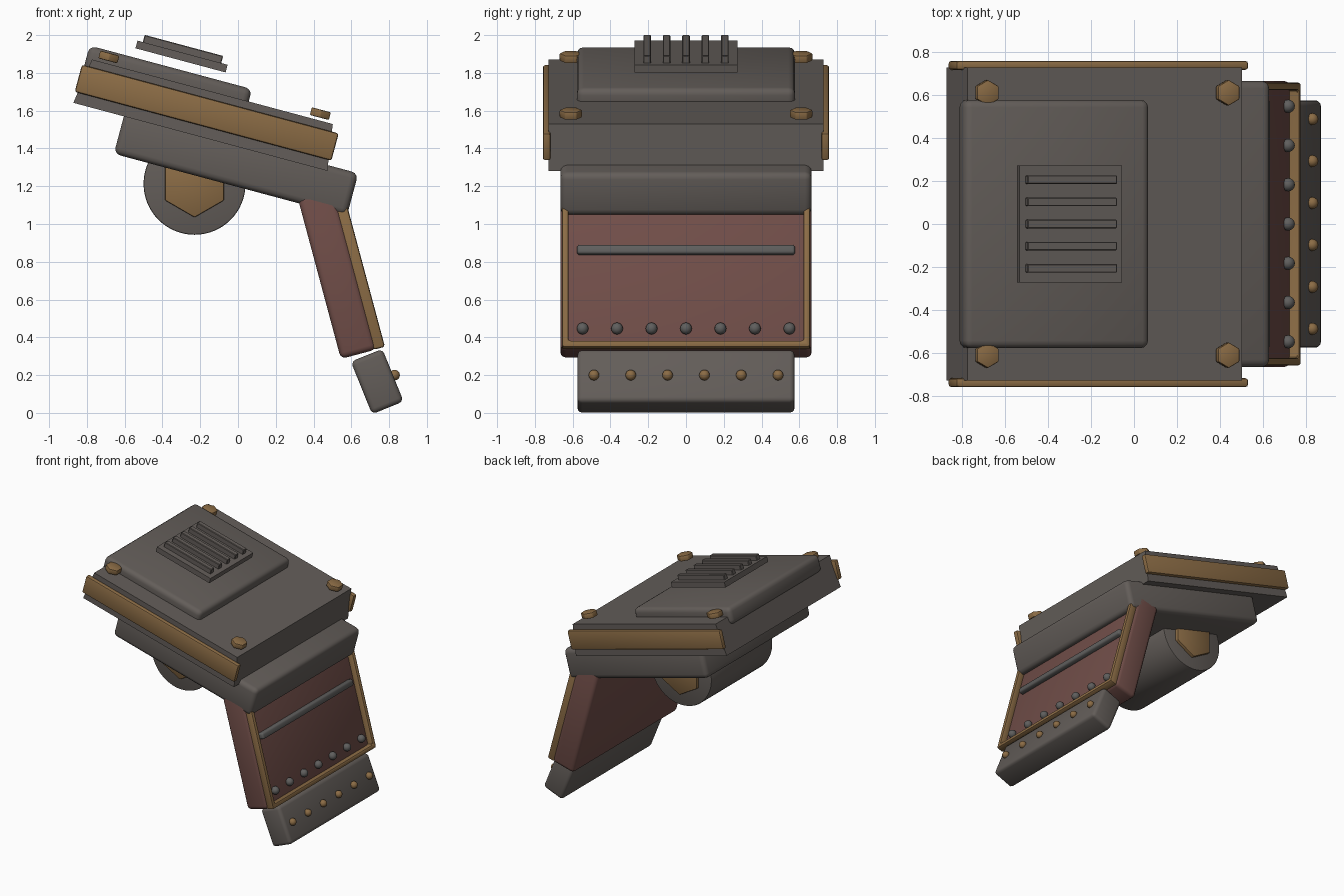
import bpy, bmesh, math
from mathutils import Matrix, Vector

cube = bpy.data.objects.get("Cube")
if cube:
    bpy.data.objects.remove(cube, do_unlink=True)


def material(name, rgb):
    m = bpy.data.materials.new(name)
    m.use_nodes = True
    colour = (*rgb, 1)
    m.diffuse_color = colour
    bsdf = next(n for n in m.node_tree.nodes if n.type == "BSDF_PRINCIPLED")
    bsdf.inputs["Base Color"].default_value = colour
    return m


steel = material("warm_steel", (0.125, 0.11, 0.10))
iron = material("dark_iron", (0.115, 0.113, 0.11))
brass = material("aged_brass", (0.26, 0.15, 0.06))
red = material("oxide_red", (0.165, 0.076, 0.066))

# Tilted frames: the head slopes down to +x, the panel and foot slope the other way
head = Matrix.Rotation(math.radians(15), 4, "Y")
panel = Matrix.Rotation(math.radians(-15), 4, "Y")
foot = Matrix.Translation((0.737, 0, 0.166)) @ Matrix.Rotation(math.radians(-22), 4, "Y")
parts = []


def finish(name, bm, frame, mat, bevel=0.0, segments=3):
    if bevel:
        edges = [e for e in bm.edges if e.calc_face_angle(0) > 0.6]
        bmesh.ops.bevel(bm, geom=edges, offset=bevel, segments=segments,
                        profile=0.5, affect="EDGES", clamp_overlap=True)
    bmesh.ops.recalc_face_normals(bm, faces=bm.faces)
    me = bpy.data.meshes.new(name)
    bm.to_mesh(me)
    bm.free()
    me.materials.append(mat)
    ob = bpy.data.objects.new(name, me)
    ob.matrix_world = frame
    bpy.context.collection.objects.link(ob)
    parts.append(ob)
    return ob


def prism(name, points, extrude, frame, mat, bevel=0.0, segments=3):
    bm = bmesh.new()
    face = bm.faces.new([bm.verts.new(p) for p in points])
    new = bmesh.ops.extrude_face_region(bm, geom=[face])["geom"]
    bmesh.ops.translate(bm, vec=extrude,
                        verts=[g for g in new if isinstance(g, bmesh.types.BMVert)])
    return finish(name, bm, frame, mat, bevel, segments)


def box(name, xs, ys, zs, frame, mat, bevel=0.0, segments=3):
    (a, b), (c, d), z = xs, ys, zs[0]
    return prism(name, [(a, c, z), (b, c, z), (b, d, z), (a, d, z)],
                 (0, 0, zs[1] - z), frame, mat, bevel, segments)


def cylinder(name, centre, radius, depth, sides, frame, mat, turn=None, bevel=0.0):
    bm = bmesh.new()
    m = Matrix.Translation(centre) @ (turn or Matrix())
    bmesh.ops.create_cone(bm, cap_ends=True, segments=sides, radius1=radius,
                          radius2=radius, depth=depth, matrix=m)
    return finish(name, bm, frame, mat, bevel, 2)


def rivet(name, centre, radius, frame, mat):
    bm = bmesh.new()
    bmesh.ops.create_uvsphere(bm, u_segments=16, v_segments=10, radius=radius,
                              matrix=Matrix.Translation(centre))
    return finish(name, bm, frame, mat)


# Head: tapered slab, rounded under-slab and raised cover
Y = 0.727
prism("head_slab", [(-1.267, -Y, 1.36), (0.125, -Y, 1.36), (0.089, -Y, 1.607),
                    (-1.231, -Y, 1.607)], (0, 2 * Y, 0), head, steel)
box("under_slab", (-0.99, 0.287), (-0.665, 0.665), (1.155, 1.39), head, steel, 0.035)
box("raised_cover", (-1.262, -0.372), (-0.577, 0.577), (1.54, 1.675), head, steel, 0.035)

# Vent grille floating above the cover
box("vent_plate", (-1.024, -0.53), (-0.272, 0.272), (1.724, 1.766), head, steel)
for i in range(5):
    y = (i - 2) * 0.103
    box(f"vent_fin_{i + 1}", (-0.995, -0.565), (y - 0.02, y + 0.02),
        (1.76, 1.805), head, steel, 0.004, 1)

# Brass side rails and hex bolts
for side, s in (("left", 1), ("right", -1)):
    box(f"side_rail_{side}", (-1.275, 0.132), sorted((s * 0.717, s * 0.758)),
        (1.418, 1.567), head, brass, 0.012, 2)
    for end, u in (("back", -1.148), ("front", 0.011)):
        cylinder(f"hex_bolt_{side}_{end}", (u, s * 0.61, 1.643), 0.06, 0.042, 6,
                 head, brass, bevel=0.006)

# Hinge drum with hexagonal brass caps
lay = Matrix.Rotation(math.radians(90), 4, "X")
cylinder("hinge_drum", (-0.23, 0, 1.213), 0.27, 0.78, 64, Matrix(), steel, lay, 0.008)
upright = lay @ Matrix.Rotation(math.radians(90), 4, "Z")
hexagon = [(-0.23 + 0.18 * math.sin(k * math.pi / 3), 0,
            1.215 + 0.18 * math.cos(k * math.pi / 3)) for k in range(6)]
for side, s in (("left", 1), ("right", -1)):
    prism(f"drum_cap_{side}", [(x, s * 0.37, z) for x, _, z in hexagon],
          (0, s * 0.045, 0), Matrix(), brass, 0.006, 2)

# Red panel with brass U-frame, bar and rivets
box("red_panel", (0.6, 0.795), (-0.665, 0.665), (0.135, 1.02), panel, red, 0.03)
outline = [(0.657, 0.91), (0.657, 0.137), (-0.657, 0.137), (-0.657, 0.91),
           (-0.622, 0.91), (-0.622, 0.172), (0.622, 0.172), (0.622, 0.91)]
prism("panel_frame", [(0.78, y, q) for y, q in outline], (0.062, 0, 0),
      panel, brass, 0.012, 2)
box("panel_bar", (0.785, 0.832), (-0.577, 0.577), (0.651, 0.701), panel, iron, 0.014)
for i in range(7):
    rivet(f"panel_rivet_{i + 1}", (0.808, (i - 3) * 0.1825, 0.246), 0.031, panel, iron)

# Foot block with brass rivets
box("foot_block", (-0.09, 0.09), (-0.575, 0.575), (-0.15, 0.15), foot, steel, 0.026)
for i in range(6):
    rivet(f"foot_rivet_{i + 1}", (0.098, (i - 2.5) * 0.195, -0.003), 0.028, foot, brass)

# Smooth the rounded edges, keep the corners sharp
bpy.ops.object.select_all(action="DESELECT")
for ob in parts:
    ob.select_set(True)
bpy.context.view_layer.objects.active = parts[0]
bpy.ops.object.shade_smooth_by_angle(angle=math.radians(32))
